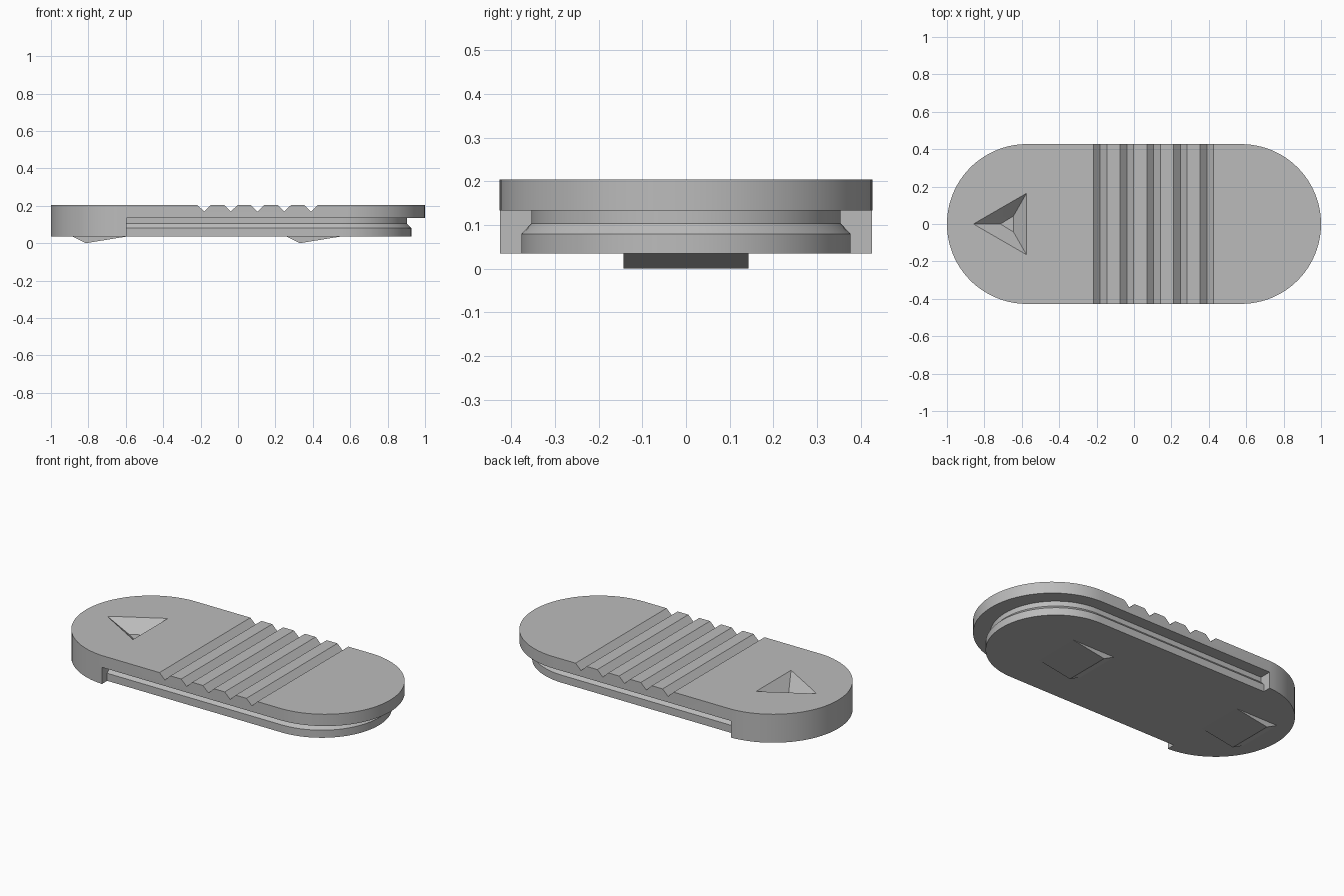
import bpy, bmesh
from math import sin, cos, pi, sqrt, acos

if "Cube" in bpy.data.objects:
    bpy.data.objects.remove(bpy.data.objects["Cube"])

grey = bpy.data.materials.new("plain grey")
grey.use_nodes = True
colour = (0.5, 0.5, 0.5, 1)
grey.diffuse_color = colour
grey.node_tree.nodes["Principled BSDF"].inputs["Base Color"].default_value = colour


def add_object(name, bm):
    bmesh.ops.recalc_face_normals(bm, faces=bm.faces)
    mesh = bpy.data.meshes.new(name)
    bm.to_mesh(mesh)
    bm.free()
    mesh.materials.append(grey)
    obj = bpy.data.objects.new(name, mesh)
    bpy.context.collection.objects.link(obj)
    return obj


def add_hull(bm, points):
    verts = [bm.verts.new(p) for p in points]
    bmesh.ops.convex_hull(bm, input=verts)


def prism(bm, profile, half_width):
    """Side profile in x and z, carried across y."""
    add_hull(bm, [(x, y, z) for x, z in profile for y in (-half_width, half_width)])


# Body: rounded end block on the right, grooved rail around the rest, full top
BOTTOM, LEDGE, TOP = 0.035, 0.134, 0.204
R, CENTRE, STEP_X = 0.427, 0.573, -0.595
SEG = 48
step_y = sqrt(R * R - (STEP_X + CENTRE) ** 2)
start = acos((STEP_X + CENTRE) / R)


def outline(radius, centre, inner_y):
    pts = [(centre + radius * cos(a), radius * sin(a))
           for a in (-pi / 2 + pi * i / SEG for i in range(SEG + 1))]
    pts.append((STEP_X, inner_y))
    for i in range(SEG + 1):
        a = start + (2 * pi - 2 * start) * i / SEG
        pts.append((-CENTRE + R * cos(a), R * sin(a)))
    pts.append((STEP_X, -inner_y))
    return pts


rail = [(0.377, BOTTOM), (0.377, 0.08), (0.354, 0.104), (0.354, LEDGE)]
levels = [(outline(r, 0.55, r), z) for r, z in rail]
levels += [(outline(R, CENTRE, step_y), z) for z in (LEDGE, TOP)]

bm = bmesh.new()
rings = [[bm.verts.new((x, y, z)) for x, y in pts] for pts, z in levels]
for low, high in zip(rings, rings[1:]):
    for i in range(len(low)):
        j = (i + 1) % len(low)
        bm.faces.new((low[i], low[j], high[j], high[i]))
bm.faces.new(rings[0][::-1])
bm.faces.new(rings[-1])
bmesh.ops.remove_doubles(bm, verts=bm.verts, dist=0.0001)
body = add_object("cover_body", bm)

# Cutter: five grip notches and the sunken arrow
bm = bmesh.new()
for i in range(5):
    x = -0.181 + 0.1428 * i
    prism(bm, [(x, 0.169), (x - 0.054, 0.2215), (x + 0.054, 0.2215)], 0.6)
outer = [(-0.857, 0), (-0.575, 0.164), (-0.575, -0.164)]
floor = [(-0.714, 0), (-0.644, 0.043), (-0.644, -0.043)]
arrow = [(x, y, LEDGE) for x, y in floor]
arrow += [(2 * ox - fx, 2 * oy - fy, 2 * TOP - LEDGE)
          for (ox, oy), (fx, fy) in zip(outer, floor)]
add_hull(bm, arrow)
cutter = add_object("notch_cutter", bm)
cutter.hide_render = True

cut = body.modifiers.new("notches", "BOOLEAN")
cut.operation = "DIFFERENCE"
cut.solver = "EXACT"
cut.use_self = True
cut.object = cutter
bpy.ops.object.select_all(action="DESELECT")
body.select_set(True)
bpy.context.view_layer.objects.active = body
bpy.ops.object.modifier_apply(modifier=cut.name)
bpy.data.objects.remove(cutter)
bpy.ops.object.shade_smooth_by_angle(angle=0.4)

# Catch wedges under the body
for name, x in (("right_catch", -0.884), ("left_catch", 0.26)):
    bm = bmesh.new()
    prism(bm, [(x, BOTTOM), (x + 0.07, 0), (x + 0.286, BOTTOM)], 0.143)
    add_object(name, bm)
